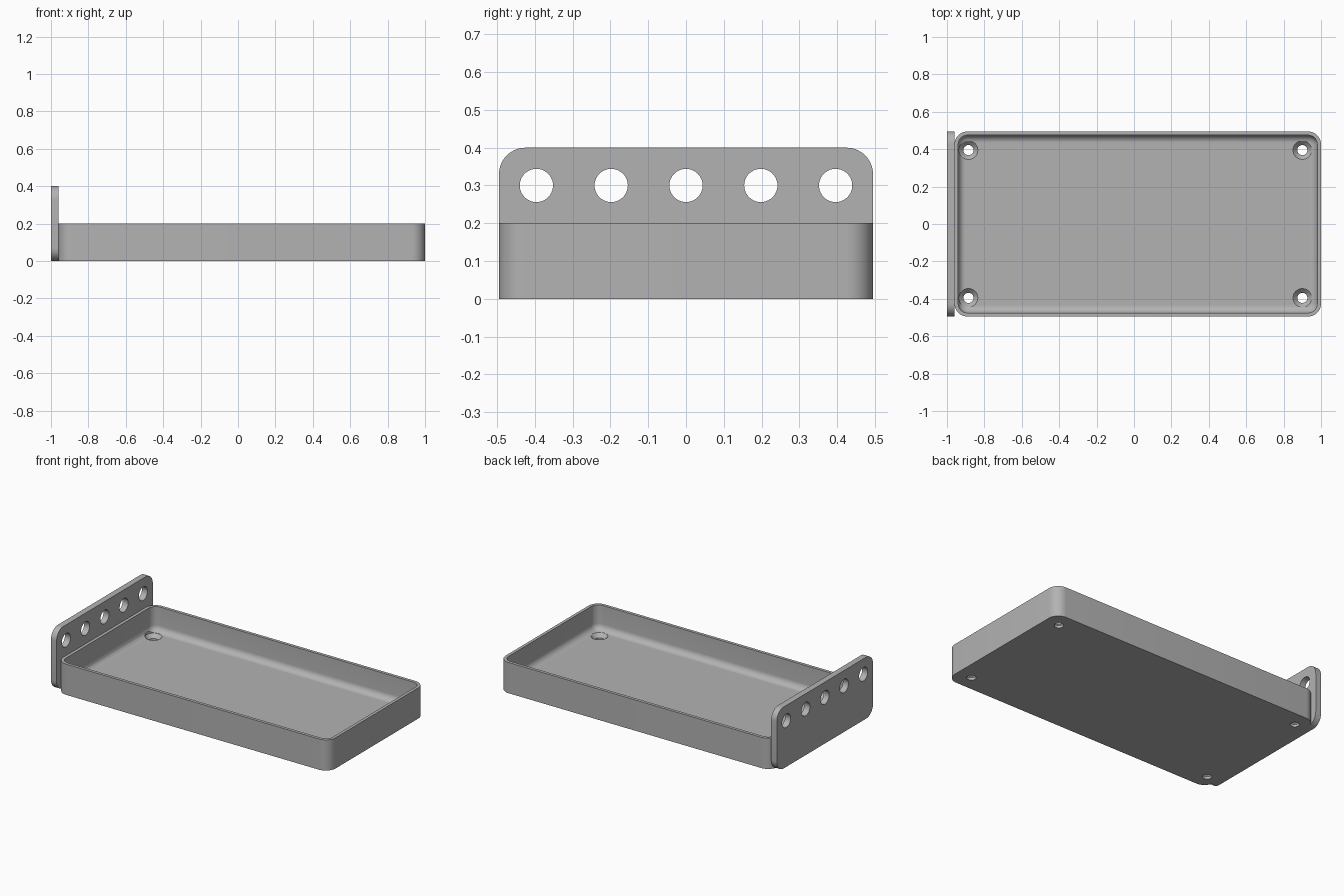
import bpy
import bmesh
from math import pi, sin, cos, radians

default = bpy.data.objects.get("Cube")
if default:
    bpy.data.objects.remove(default, do_unlink=True)

# Single grey material
grey = bpy.data.materials.new("plain grey")
grey.use_nodes = True
grey.diffuse_color = (0.45, 0.45, 0.45, 1)
grey.node_tree.nodes["Principled BSDF"].inputs["Base Color"].default_value = grey.diffuse_color

SEG = 10       # segments per rounded corner
HOLE_SEG = 40  # sides of each hole


def rounded_rect(half_u, half_v, r):
    """Counter-clockwise outline of a rounded rectangle."""
    pts = []
    for k, (su, sv) in enumerate([(1, 1), (-1, 1), (-1, -1), (1, -1)]):
        for i in range(SEG + 1):
            a = (k + i / SEG) * pi / 2
            pts.append((su * (half_u - r) + r * cos(a), sv * (half_v - r) + r * sin(a)))
    return pts


def circle(r):
    return [(r * cos(2 * pi * i / HOLE_SEG), r * sin(2 * pi * i / HOLE_SEG))
            for i in range(HOLE_SEG)]


def loft(name, layers, to_world):
    """Closed solid through stacked (outline, height) layers."""
    bm = bmesh.new()
    rings = [[bm.verts.new(to_world(u, v, h)) for u, v in outline] for outline, h in layers]
    for a, b in zip(rings, rings[1:]):
        for i in range(len(a)):
            j = (i + 1) % len(a)
            bm.faces.new((a[i], a[j], b[j], b[i]))
    bm.faces.new(rings[0][::-1])
    bm.faces.new(rings[-1])
    bmesh.ops.recalc_face_normals(bm, faces=bm.faces)
    mesh = bpy.data.meshes.new(name)
    bm.to_mesh(mesh)
    bm.free()
    mesh.materials.append(grey)
    obj = bpy.data.objects.new(name, mesh)
    bpy.context.collection.objects.link(obj)
    return obj


def select(obj):
    bpy.ops.object.select_all(action='DESELECT')
    obj.select_set(True)
    bpy.context.view_layer.objects.active = obj


def cut(obj, cutters):
    select(obj)
    for c in cutters:
        mod = obj.modifiers.new("hole", 'BOOLEAN')
        mod.operation = 'DIFFERENCE'
        mod.solver = 'EXACT'
        mod.object = c
        bpy.ops.object.modifier_apply(modifier=mod.name)
        bpy.data.objects.remove(c, do_unlink=True)
    bpy.ops.object.shade_smooth_by_angle(angle=radians(30))


# Tray: outer wall, rim, inner wall and a filleted floor
HX, HY, TOP, FLOOR = 0.98, 0.495, 0.2, 0.04
CORNER, WALL, FILLET = 0.07, 0.02, 0.04


def tray_outline(inset):
    return rounded_rect(HX - inset, HY - inset, CORNER - inset)


layers = [(tray_outline(0), 0), (tray_outline(0), TOP), (tray_outline(WALL), TOP)]
for i in range(9):
    a = i / 8 * pi / 2
    layers.append((tray_outline(WALL + FILLET * (1 - cos(a))), FLOOR + FILLET * (1 - sin(a))))
tray = loft("tray", layers, lambda u, v, h: (u + 0.02, v, h))

# Countersunk screw holes in the tray corners
sinks = []
for x in (-0.885, 0.9):
    for y in (-0.395, 0.395):
        profile = [(0.027, -0.05), (0.027, 0.016), (0.05, FLOOR), (0.05, 0.1)]
        sinks.append(loft("screw_hole_cutter", [(circle(r), h) for r, h in profile],
                          lambda u, v, h, x=x, y=y: (x + u, y + v, h)))
cut(tray, sinks)

# Upright end plate with a row of round holes
plate_shape = rounded_rect(HY, 0.2, 0.07)
plate = loft("end_plate", [(plate_shape, -1.0), (plate_shape, -0.96)],
             lambda u, v, h: (h, u, v + 0.2))
holes = []
for k in range(-2, 3):
    holes.append(loft("plate_hole_cutter", [(circle(0.044), -1.1), (circle(0.044), -0.9)],
                      lambda u, v, h, y=k * 0.198: (h, y + u, v + 0.3)))
cut(plate, holes)
